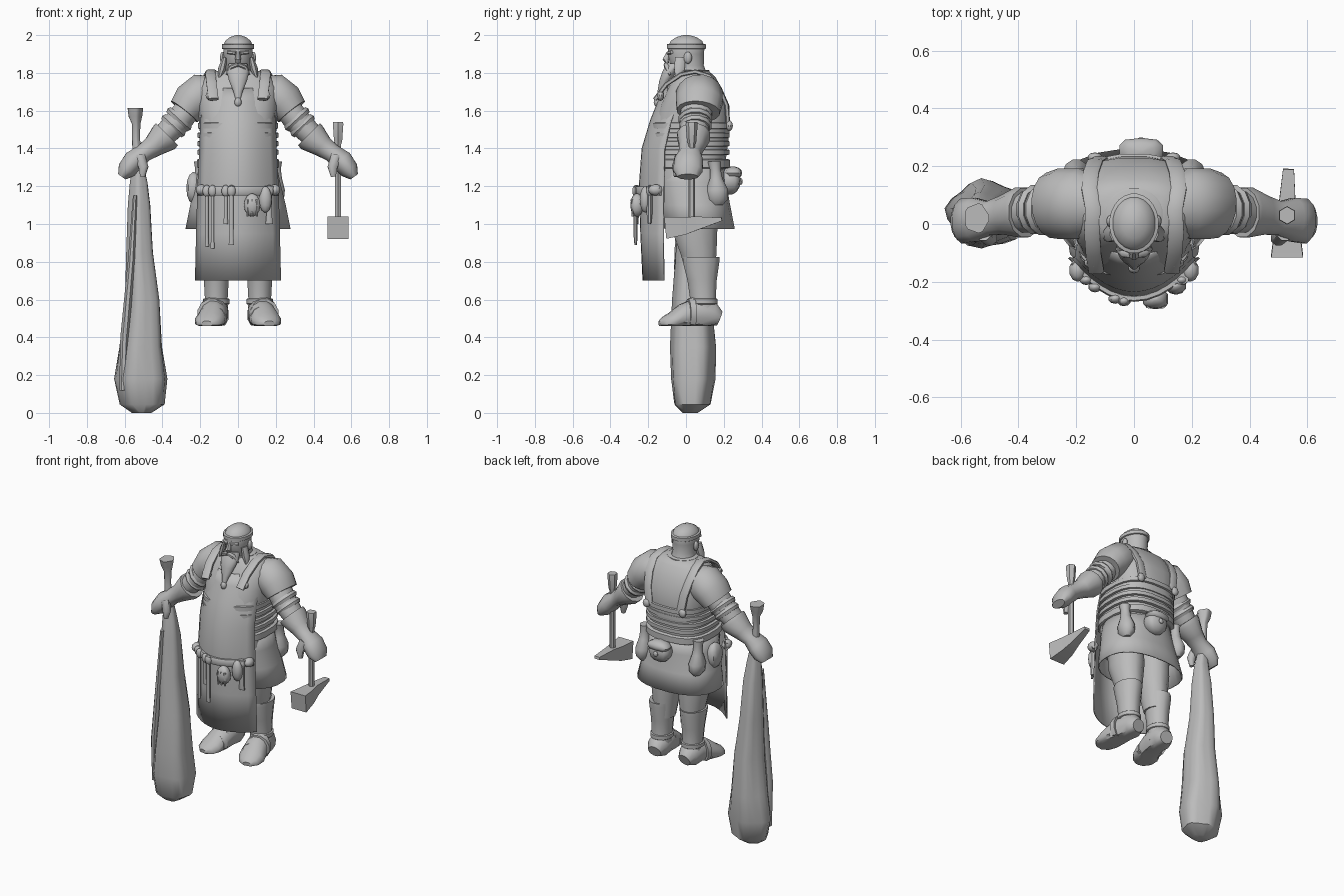
import bpy
import bmesh
import math
from mathutils import Vector

default_cube = bpy.data.objects.get("Cube")
if default_cube:
    bpy.data.objects.remove(default_cube, do_unlink=True)

GREY = (.5, .5, .5, 1)
grey = bpy.data.materials.new("plain_grey")
grey.use_nodes = True
grey.diffuse_color = GREY
grey.node_tree.nodes["Principled BSDF"].inputs["Base Color"].default_value = GREY

X, Y, Z = Vector((1, 0, 0)), Vector((0, 1, 0)), Vector((0, 0, 1))
LEFT_AND_RIGHT = (("left", 1), ("right", -1))
parts = []


def finish(name, mesh_builder, thickness=0):
    """Turn a bmesh into a named object with the shared material."""
    bmesh.ops.recalc_face_normals(mesh_builder, faces=mesh_builder.faces)
    mesh = bpy.data.meshes.new(name)
    mesh_builder.to_mesh(mesh)
    mesh_builder.free()
    mesh.materials.append(grey)
    part = bpy.data.objects.new(name, mesh)
    bpy.context.collection.objects.link(part)
    if thickness:
        shell = part.modifiers.new("shell", "SOLIDIFY")
        shell.thickness = thickness
    parts.append(part)
    return part


def loft(name, stations, ref=Y, sides=12, axis=None, side=1, power=1,
         fold=0, caps=True, floor=None, thickness=0):
    """Skin cross-sections (x, y, z, width, depth); depth runs along ref."""
    builder = bmesh.new()
    centres = [Vector((side * s[0], s[1], s[2])) for s in stations]
    rings = []
    for i, station in enumerate(stations):
        ahead = centres[min(i + 1, len(centres) - 1)]
        behind = centres[max(i - 1, 0)]
        tangent = axis or (ahead - behind).normalized()
        across = tangent.cross(ref).normalized()
        up = across.cross(tangent).normalized()
        ring = []
        for k in range(sides):
            angle = math.tau * (k + .5) / sides
            c, s = math.cos(angle), math.sin(angle)
            c = math.copysign(abs(c) ** power, c)
            s = math.copysign(abs(s) ** power, s)
            swell = 1 + fold * math.sin(angle * 5 + i * .4)
            point = centres[i] + (across * c * station[3] + up * s * station[4]) * swell
            if floor is not None:
                point.z = max(point.z, floor)
            ring.append(builder.verts.new(point))
        rings.append(ring)
    for low, high in zip(rings, rings[1:]):
        for k in range(sides):
            j = (k + 1) % sides
            builder.faces.new((low[k], low[j], high[j], high[k]))
    if caps:
        builder.faces.new(rings[0])
        builder.faces.new(rings[-1])
    return finish(name, builder, thickness)


def upright(name, profile, x=0, **options):
    """Stack level rings given as (z, y, width, depth)."""
    return loft(name, [(x, y, z, w, d) for z, y, w, d in profile], axis=Z, **options)


def blob(name, centre, size, sides=10, power=1):
    """Rounded lump such as a pouch, ear or bead."""
    x, y, z = centre
    steps = [math.pi * (i + .3) / 6.6 for i in range(7)]
    rows = [(z - size[2] * math.cos(a), y, size[0] * math.sin(a), size[1] * math.sin(a))
            for a in steps]
    return upright(name, rows, x=x, sides=sides, power=power)


def band(name, z, y, width, depth, height, x=0, power=1):
    """Belt with softened edges around an upright form."""
    rows = [(z + t * height, y, width * g, depth * g)
            for t, g in ((-.5, .95), (-.4, 1), (.4, 1), (.5, .95))]
    return upright(name, rows, x=x, sides=24, power=power)


# Torso, neck and head
torso = upright("torso", [
    (1.1, .03, .2, .17), (1.25, .01, .205, .19), (1.4, .02, .2, .2),
    (1.52, .03, .205, .205), (1.63, .045, .215, .185), (1.72, .045, .215, .145),
    (1.78, .045, .175, .11), (1.81, .04, .12, .08)], sides=24, power=.75)
upright("head", [
    (1.74, .045, .11, .09), (1.8, .03, .075, .08), (1.84, .005, .072, .09),
    (1.9, 0, .077, .096), (1.94, .002, .08, .098), (1.97, .002, .068, .084),
    (1.99, .002, .042, .052), (2, .002, .012, .015)], sides=20)
band("collar", 1.8, .035, .1, .09, .03)
band("headband", 1.94, .002, .086, .104, .028)
loft("nose", [(0, -.09, 1.91, .01, .012), (0, -.108, 1.87, .018, .018),
              (0, -.098, 1.85, .014, .01)], sides=8)
loft("beard", [(0, -.06, 1.85, .05, .04), (0, -.085, 1.81, .062, .04),
               (0, -.11, 1.76, .05, .032), (0, -.13, 1.7, .025, .022),
               (0, -.145, 1.66, .013, .014)], axis=Z)
blob("beard_bead", (0, -.153, 1.645), (.02, .018, .025))
for label, side in LEFT_AND_RIGHT:
    blob(label + "_ear", (side * .082, .01, 1.88), (.014, .022, .032))
    loft(label + "_brow", [(.012, -.095, 1.905, .01, .01),
                           (.055, -.075, 1.91, .008, .01)], Z, 6, side=side)
    loft(label + "_moustache", [(0, -.105, 1.845, .014, .012), (.035, -.1, 1.83, .016, .014),
                                (.06, -.085, 1.79, .006, .006)], Z, 8, side=side)
    loft(label + "_side_hair", [(.07, -.03, 1.88, .014, .03), (.085, -.035, 1.82, .022, .03),
                                (.1, -.045, 1.77, .008, .012)], side=side, sides=8)

# Apron: a curved sheet whose rows hold (z, half width, front, depth)
APRON = [(.7, .228, -.23, .11), (.95, .222, -.242, .12), (1.2, .215, -.25, .13),
         (1.4, .205, -.235, .12), (1.55, .2, -.19, .11), (1.65, .18, -.15, .11),
         (1.72, .15, -.12, .09)]


def apron_front(x, z):
    """Depth of the apron face, used to seat things on it."""
    row = min(APRON, key=lambda r: abs(r[0] - z))
    return row[2] + row[3] * (x / row[1]) ** 2


sheet = bmesh.new()
grid = [[sheet.verts.new((w * u / 6, front + depth * (u / 6) ** 2, z)) for u in range(-6, 7)]
        for z, w, front, depth in APRON]
for low, high in zip(grid, grid[1:]):
    for k in range(len(low) - 1):
        sheet.faces.new((low[k], low[k + 1], high[k + 1], high[k]))
finish("apron", sheet, .008)

# Tunic skirt, belts and waist wraps
upright("tunic_skirt", [(.975, .06, .28, .2), (1.1, .045, .255, .19), (1.22, .025, .225, .19),
                        (1.32, .02, .205, .185)],
        sides=24, power=.85, caps=False, thickness=.008)
band("waist_belt", 1.32, .02, .218, .213, .05, power=.75)
for i in range(3):
    band("waist_wrap", 1.38 + i * .045, .022, .216, .21, .03, power=.75)
band("back_strap", 1.52, .03, .213, .214, .035, power=.75)

# Shoulder straps laid onto the torso
STRAP = [(.13, -.16, 1.66), (.14, -.1, 1.74), (.15, -.03, 1.8), (.16, .05, 1.84),
         (.165, .13, 1.8), (.16, .21, 1.73), (.15, .25, 1.64), (.135, .26, 1.52)]
for label, side in LEFT_AND_RIGHT:
    path = []
    for point in STRAP:
        hit, spot, normal, face = torso.closest_point_on_mesh(Vector(point))
        spot = spot + normal * .008
        if point[1] < -.05:
            spot = Vector(point) - Y * .004
        path.append((*spot, .012, .028))
    loft(label + "_shoulder_strap", path, X, 8, side=side, power=.6)
    blob(label + "_strap_buckle", (side * .14, -.135, 1.68), (.033, .02, .028))
    blob(label + "_back_ring", (side * .135, .23, 1.52), (.026, .018, .028))

# Arms, sleeves and gloves
for label, side in LEFT_AND_RIGHT:
    loft(label + "_sleeve", [
        (.13, .065, 1.69, .095, .1), (.19, .07, 1.685, .115, .125),
        (.245, .07, 1.645, .108, .125), (.285, .065, 1.595, .09, .115)], side=side, sides=16)
    loft(label + "_upper_arm", [(.25, .06, 1.63, .07, .085), (.31, .05, 1.55, .073, .085),
                                (.41, .035, 1.45, .06, .065)], side=side)
    for x, z, size in ((.312, 1.555, .082), (.342, 1.52, .078)):
        loft(label + "_arm_band", [(x - .012, .05, z + .013, size * .95, size),
                                   (x, .05, z, size * 1.05, size * 1.12),
                                   (x + .012, .05, z - .013, size * .95, size)], side=side)
    loft(label + "_glove", [
        (.375, .04, 1.475, .085, .088), (.39, .04, 1.46, .086, .09), (.45, .03, 1.41, .06, .07),
        (.5, .02, 1.375, .05, .06), (.55, .015, 1.335, .06, .078),
        (.59, .01, 1.285, .052, .08), (.615, .01, 1.25, .025, .055)], side=side)
    loft(label + "_thumb", [(.52, -.03, 1.36, .03, .03), (.5, -.05, 1.3, .028, .026),
                            (.505, -.05, 1.25, .014, .015)], side=side, sides=8)

# Legs and boots
for label, side in LEFT_AND_RIGHT:
    upright(label + "_trouser", [(.72, .08, .065, .075), (.85, .065, .08, .1),
                                 (.97, .045, .1, .125), (1.12, .04, .1, .13)], x=side * .1)
    upright(label + "_boot_shaft", [(.5, .1, .065, .075), (.6, .09, .062, .07),
                                    (.7, .085, .068, .08), (.8, .08, .078, .1),
                                    (.825, .08, .08, .1), (.82, .08, .06, .08)], x=side * .115)
    loft(label + "_boot_foot", [
        (.112, .178, .5, .045, .04), (.115, .14, .515, .068, .075), (.12, .06, .53, .07, .085),
        (.135, -.01, .51, .077, .07), (.15, -.07, .485, .083, .05),
        (.16, -.115, .475, .065, .035), (.165, -.14, .47, .03, .018)],
        Z, side=side, floor=.46)
    for y, z, tall in ((-.025, .5, .068), (.025, .525, .08)):
        loft(label + "_boot_strap", [(.14, y - .015, z, .078, tall),
                                     (.133, y + .015, z, .078, tall + .012)],
             Z, side=side, floor=.465)
    band(label + "_ankle_strap", .59, .09, .07, .078, .03, x=side * .115)

# Tool belt across the apron and the things hanging from it
loft("tool_belt", [(.21 * u / 5, apron_front(.21 * u / 5, 1.2) - .008, 1.175, .012, .024)
                   for u in range(-5, 6)], Z, 8, power=.6)
HANGING = (("tongs", -.165, .88, .009), ("tongs", -.135, .87, .009), ("punch", -.065, 1, .01),
           ("chisel", -.035, .89, .012), ("cloth_end", .165, 1, .016))
for name, x, tip, size in HANGING:
    y = apron_front(x, 1.2) - .02
    loft(name, [(x, y, 1.2, size * 1.6, size), (x, y, 1.15, size, size),
                (x, y, tip + .05, size, size), (x, y, tip, size * 1.3, size * .6)], sides=8)
    blob(name + "_loop", (x, y, 1.175), (.024, .018, .032))
blob("nail_pouch", (.075, -.26, 1.1), (.045, .035, .062), power=.7)
for i in range(3):
    loft("nail", [(.05 + i * .025, -.282, 1.04, .006, .006),
                  (.05 + i * .025, -.285, 1.13, .008, .008)], sides=6)
blob("folded_cloth", (.145, -.215, 1.13), (.036, .03, .07))
for label, side in LEFT_AND_RIGHT:
    blob(label + "_apron_knot", (side * .195, -.16, 1.18), (.03, .04, .03))

# Pouches on the back and hips
blob("back_pouch", (.025, .235, 1.23), (.075, .055, .075), power=.65)
blob("back_pouch_flap", (.025, .25, 1.27), (.078, .048, .035), power=.65)
blob("back_pouch_stud", (.025, .29, 1.225), (.016, .01, .018))
for label, side in LEFT_AND_RIGHT:
    upright(label + "_hip_pouch", [
        (1.1, .165, .02, .03), (1.13, .165, .045, .058), (1.18, .165, .05, .06),
        (1.24, .16, .034, .035), (1.29, .155, .028, .03), (1.33, .15, .034, .036)], x=side * .2)
blob("right_side_pouch", (-.235, .03, 1.19), (.04, .06, .085), power=.7)

# Hammer in the left hand
upright("hammer_handle", [(.98, .03, .018, .018), (1.42, .03, .018, .018), (1.44, .03, .025, .025),
                          (1.53, .03, .032, .032), (1.54, .03, .03, .03)], x=.53, sides=6)
loft("hammer_head", [(.53, -.11, .98, .078, .083), (.53, -.01, .99, .06, .066),
                     (.53, .06, 1.005, .042, .05), (.535, .19, 1.025, .027, .012)], Z, 4)

# Long sack in the right hand
loft("sack", [
    (-.51, .02, 0, .05, .04), (-.505, .03, .045, .115, .095), (-.51, .035, .18, .138, .115),
    (-.51, .035, .35, .112, .118), (-.503, .03, .6, .092, .1), (-.518, .03, .85, .07, .08),
    (-.522, .025, 1.1, .058, .06), (-.525, .02, 1.22, .045, .042), (-.53, .02, 1.32, .028, .028),
    (-.54, .02, 1.45, .02, .02), (-.54, .02, 1.53, .022, .024), (-.545, .02, 1.57, .036, .038),
    (-.545, .02, 1.615, .042, .05)], sides=20, axis=Z, fold=.07)
loft("sack_fold", [(-.545, -.03, 1.15, .012, .02), (-.565, -.035, .8, .02, .03),
                   (-.6, -.03, .4, .025, .03), (-.61, -.01, .12, .02, .03)], sides=8)

# Smooth shading with sharp creases kept
bpy.ops.object.select_all(action="DESELECT")
for part in parts:
    part.select_set(True)
bpy.context.view_layer.objects.active = torso
bpy.ops.object.shade_smooth_by_angle(angle=math.radians(45))
